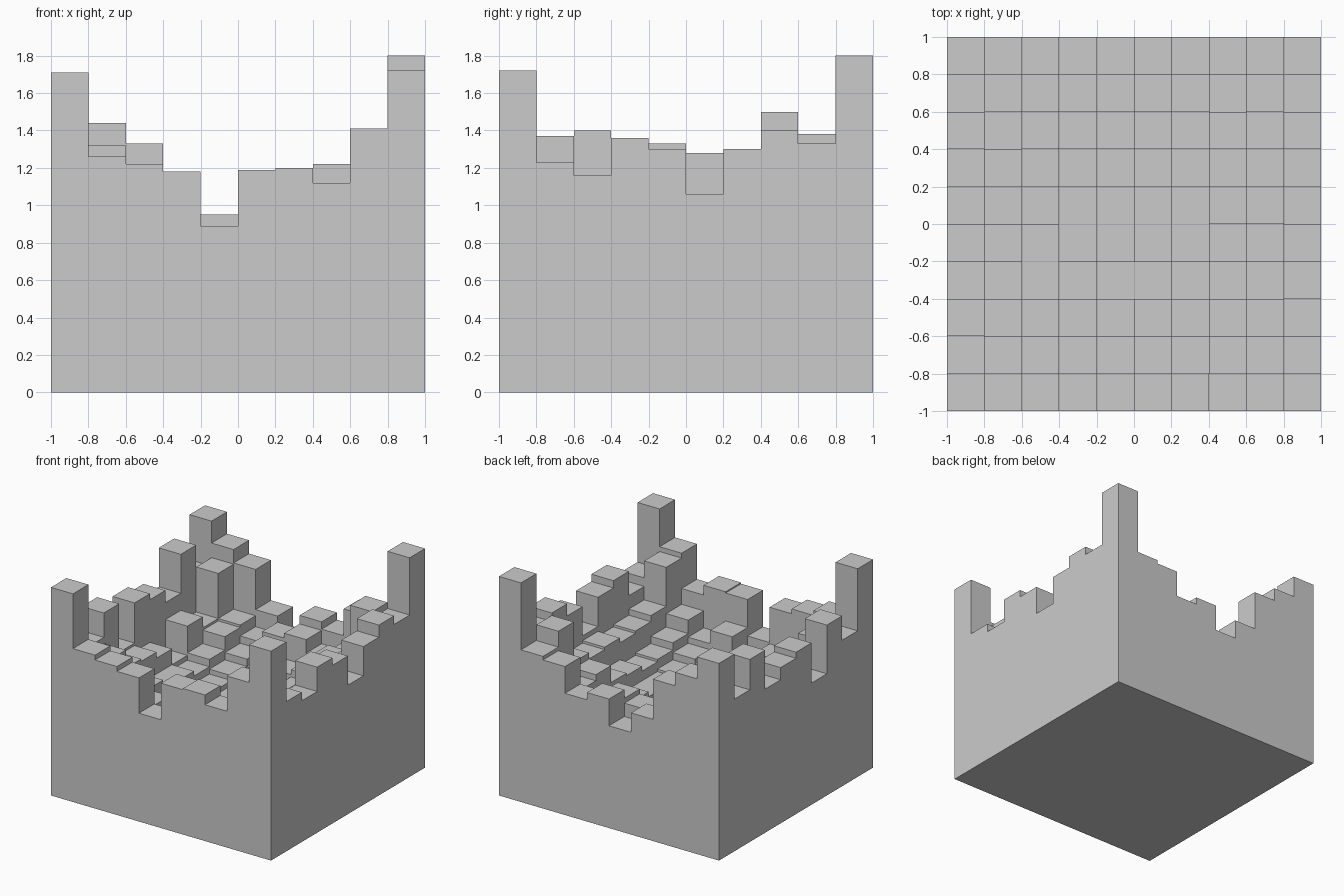
import bpy
import bmesh

default_cube = bpy.data.objects.get("Cube")
if default_cube:
    bpy.data.objects.remove(default_cube, do_unlink=True)

# Column heights in hundredths: rows run front to back, entries run along +x
COLUMN_ROWS = [
    "171 126 122 118 89 119 120 112 141 172",
    "120 115 98 88 80 96 85 99 137 123",
    "140 100 88 78 72 76 80 88 105 116",
    "100 98 80 72 70 70 74 82 100 136",
    "133 93 80 70 66 68 72 80 98 130",
    "128 80 76 70 66 68 72 84 102 106",
    "118 104 82 74 70 72 76 86 100 130",
    "150 95 93 80 74 78 82 100 105 140",
    "125 132 95 86 95 99 88 95 138 133",
    "162 144 133 100 84 106 100 122 125 180",
]
heights = [[int(value) / 100 for value in row.split()] for row in COLUMN_ROWS]
COUNT = len(heights)
CELL = 2 / COUNT


def height_at(column, row):
    """Height of one column; zero outside the block."""
    if 0 <= column < COUNT and 0 <= row < COUNT:
        return heights[row][column]
    return 0


def position(column, row, z):
    return (column * CELL - 1, row * CELL - 1, z)


def add_face(mesh, points):
    mesh.faces.new([mesh.verts.new(point) for point in points])


def add_wall(mesh, start, end, low, high):
    """Vertical face between two grid corners, facing right of start to end."""
    add_face(mesh, [position(*start, low), position(*end, low),
                    position(*end, high), position(*start, high)])


mesh = bmesh.new()
for row in range(COUNT):
    for column in range(COUNT):
        top = height_at(column, row)
        corners = [(column, row), (column + 1, row),
                   (column + 1, row + 1), (column, row + 1)]
        neighbours = [(column, row - 1), (column + 1, row),
                      (column, row + 1), (column - 1, row)]

        # Flat column top
        add_face(mesh, [position(*corner, top) for corner in corners])

        # Exposed column sides above each lower neighbour
        for side, neighbour in enumerate(neighbours):
            low = height_at(*neighbour)
            if low < top:
                add_wall(mesh, corners[side], corners[(side + 1) % 4], low, top)

# Underside
add_face(mesh, [position(0, 0, 0), position(0, COUNT, 0),
                position(COUNT, COUNT, 0), position(COUNT, 0, 0)])
bmesh.ops.remove_doubles(mesh, verts=mesh.verts, dist=0.0001)

block_data = bpy.data.meshes.new("stepped_block")
mesh.to_mesh(block_data)
mesh.free()

# Plain grey material
grey = bpy.data.materials.new("plain_grey")
grey.use_nodes = True
colour = (0.6, 0.6, 0.6, 1)
grey.diffuse_color = colour
for node in grey.node_tree.nodes:
    if node.type == "BSDF_PRINCIPLED":
        node.inputs["Base Color"].default_value = colour
block_data.materials.append(grey)

stepped_block = bpy.data.objects.new("stepped_block", block_data)
bpy.context.collection.objects.link(stepped_block)
